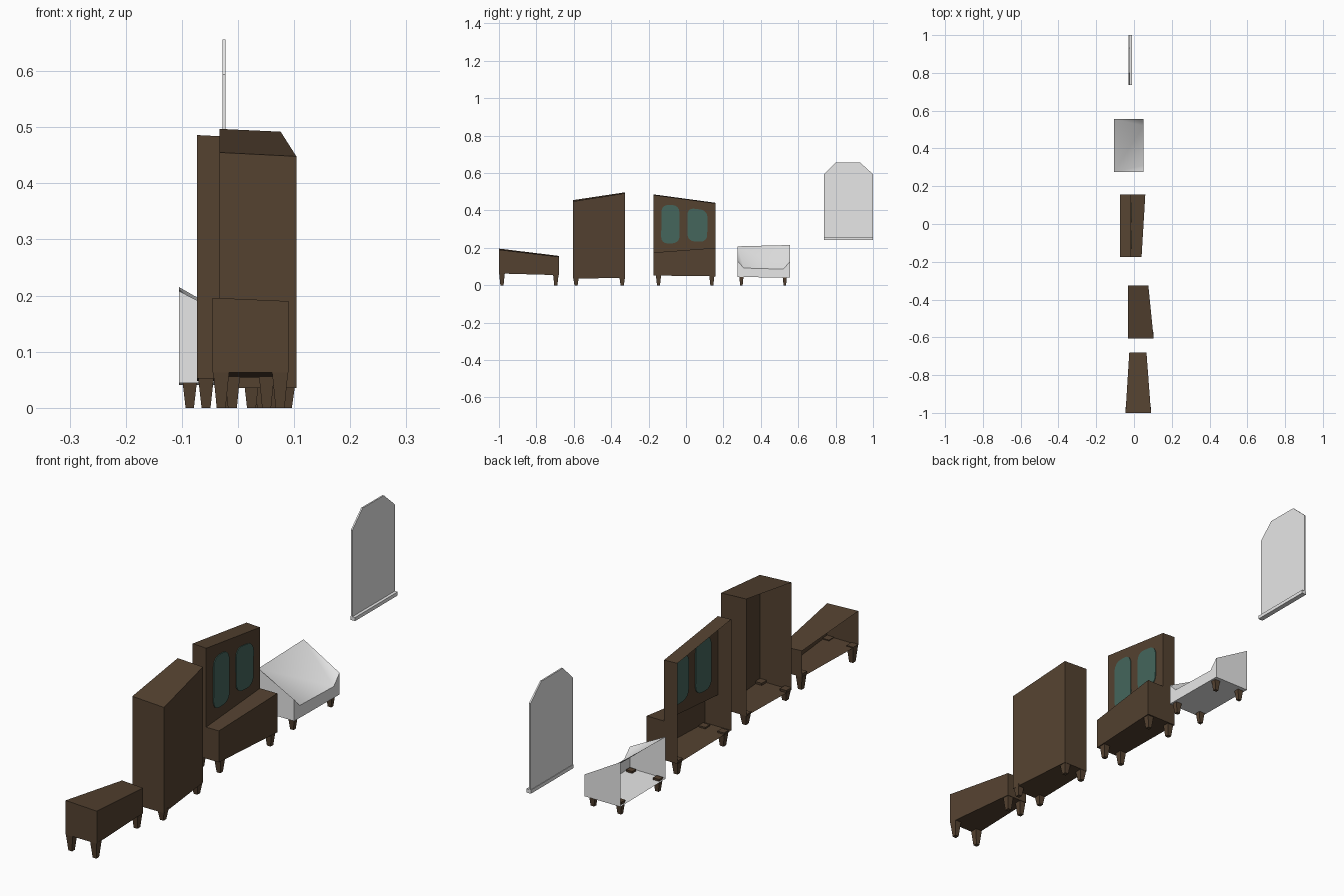
import bpy, bmesh

if "Cube" in bpy.data.objects:
    bpy.data.objects.remove(bpy.data.objects["Cube"])


def material(name, rgb):
    m = bpy.data.materials.new(name)
    m.diffuse_color = (*rgb, 1)
    m.use_nodes = True
    m.node_tree.nodes["Principled BSDF"].inputs["Base Color"].default_value = m.diffuse_color
    return m


BROWN = material("dark_wood", (0.089, 0.054, 0.030))
WHITE = material("off_white", (0.8, 0.8, 0.8))
TEAL = material("teal_glass", (0.058, 0.133, 0.107))


def make(name, verts, faces, mat, outward=True):
    bm = bmesh.new()
    vs = [bm.verts.new(v) for v in verts]
    for f in faces:
        bm.faces.new([vs[i] for i in f])
    if outward:
        bmesh.ops.recalc_face_normals(bm, faces=bm.faces)
    return finish(name, bm, mat)


def finish(name, bm, mat):
    me = bpy.data.meshes.new(name)
    bm.to_mesh(me)
    bm.free()
    me.materials.append(mat)
    ob = bpy.data.objects.new(name, me)
    bpy.context.collection.objects.link(ob)
    return ob


def cabinet(name, y0, prof0, y1, prof1, mat):
    """Loft between two end profiles (x, z); the last side (the back) stays open."""
    n = len(prof0)
    verts = [(x, y0, z) for x, z in prof0] + [(x, y1, z) for x, z in prof1]
    faces = [list(range(n)), list(range(n, 2 * n))]
    faces += [[i, i + 1, n + i + 1, n + i] for i in range(n - 1)]
    return make(name, verts, faces, mat)


def leg(name, cx, cy, top, wx=0.029, wy=0.031):
    """Four-sided foot tapering to the floor."""
    verts = []
    for z, k in ((0, 0.55), (top, 1)):
        for sx, sy in ((-1, -1), (1, -1), (1, 1), (-1, 1)):
            verts.append((cx + sx * wx * k / 2, cy + sy * wy * k / 2, z))
    faces = [(0, 1, 2, 3), (4, 5, 6, 7)] + [(i, (i + 1) % 4, 4 + (i + 1) % 4, 4 + i) for i in range(4)]
    make(name, verts, faces, BROWN)


def legs(piece, corners, top, wx=0.029, wy=0.031):
    for i, (x, y) in enumerate(corners):
        leg(f"{piece}_leg_{i + 1}", x, y, top, wx, wy)


def slab(name, x0, x1, outline, mat, radius=0):
    """Plate from a (y, z) outline, optionally with rounded corners."""
    bm = bmesh.new()
    bm.faces.new([bm.verts.new((x0, y, z)) for y, z in outline])
    if radius:
        bmesh.ops.bevel(bm, geom=bm.verts[:], offset=radius, segments=4,
                        profile=0.5, affect='VERTICES')
    r = bmesh.ops.extrude_face_region(bm, geom=bm.faces[:])
    moved = [g for g in r["geom"] if isinstance(g, bmesh.types.BMVert)]
    bmesh.ops.translate(bm, verts=moved, vec=(x1 - x0, 0, 0))
    bmesh.ops.recalc_face_normals(bm, faces=bm.faces)
    return finish(name, bm, mat)


# low chest
cabinet("low_chest",
        -1.0, [(-0.045, 0.063), (0.09, 0.063), (0.09, 0.190), (-0.045, 0.196)],
        -0.68, [(-0.025, 0.054), (0.066, 0.054), (0.066, 0.152), (-0.025, 0.157)], BROWN)
legs("low_chest", [(-0.030, -0.984), (0.075, -0.984), (-0.010, -0.696), (0.051, -0.696)], 0.066)

# wardrobe
cabinet("wardrobe",
        -0.605, [(-0.033, 0.035), (0.104, 0.035), (0.104, 0.448), (-0.033, 0.455)],
        -0.325, [(-0.033, 0.040), (0.076, 0.040), (0.076, 0.492), (-0.033, 0.497)], BROWN)
legs("wardrobe", [(-0.018, -0.588), (0.088, -0.588), (-0.018, -0.341), (0.061, -0.341)], 0.045)

# tall cupboard with stepped base
cabinet("cupboard",
        -0.175, [(-0.073, 0.052), (0.040, 0.052), (0.040, 0.175),
                 (-0.015, 0.175), (-0.015, 0.483), (-0.073, 0.486)],
        0.157, [(-0.073, 0.048), (0.060, 0.048), (0.060, 0.200),
                (-0.015, 0.200), (-0.015, 0.438), (-0.073, 0.441)], BROWN)
legs("cupboard", [(-0.057, -0.147), (0.024, -0.147), (-0.057, 0.138), (0.042, 0.138)], 0.058,
     0.029, 0.029)

# glass panes, seen from both sides of the cupboard front
slab("left_pane", -0.018, -0.012,
     [(-0.133, 0.222), (-0.034, 0.226), (-0.036, 0.428), (-0.131, 0.430)], TEAL, 0.035)
slab("right_pane", -0.018, -0.012,
     [(0.008, 0.236), (0.113, 0.232), (0.115, 0.400), (0.007, 0.414)], TEAL, 0.035)

# basin stand: floor, front panel and sides
XB, XF = -0.105, 0.05
rim = [(XF, 0.275, 0.128), (XF, 0.310, 0.092), (XF, 0.520, 0.086), (XF, 0.555, 0.126)]
back = [(XB, 0.275, 0.208), (XB, 0.555, 0.215)]
floor = [(XB, 0.275, 0.044), (XF, 0.275, 0.044), (XF, 0.555, 0.041), (XB, 0.555, 0.041)]
make("basin_stand", rim + back + floor,
     [(6, 9, 8, 7), (7, 8, 3, 2, 1, 0), (6, 7, 0, 4), (8, 9, 5, 3)], WHITE)

# basin bowl, smooth
bowl = make("basin_bowl", rim + back, [(4, 0, 1), (4, 1, 2, 5), (5, 2, 3)], WHITE, False)
for p in bowl.data.polygons:
    p.use_smooth = True
legs("basin", [(-0.086, 0.296), (0.030, 0.296), (-0.086, 0.528), (0.030, 0.528)], 0.052,
     0.027, 0.024)

# wall mirror and its ledge
slab("mirror", -0.028, -0.022,
     [(0.737, 0.245), (1.0, 0.245), (1.0, 0.594), (0.932, 0.655), (0.800, 0.656), (0.737, 0.594)], WHITE)
slab("mirror_ledge", -0.030, -0.010,
     [(0.737, 0.242), (1.0, 0.242), (1.0, 0.256), (0.737, 0.256)], WHITE)
